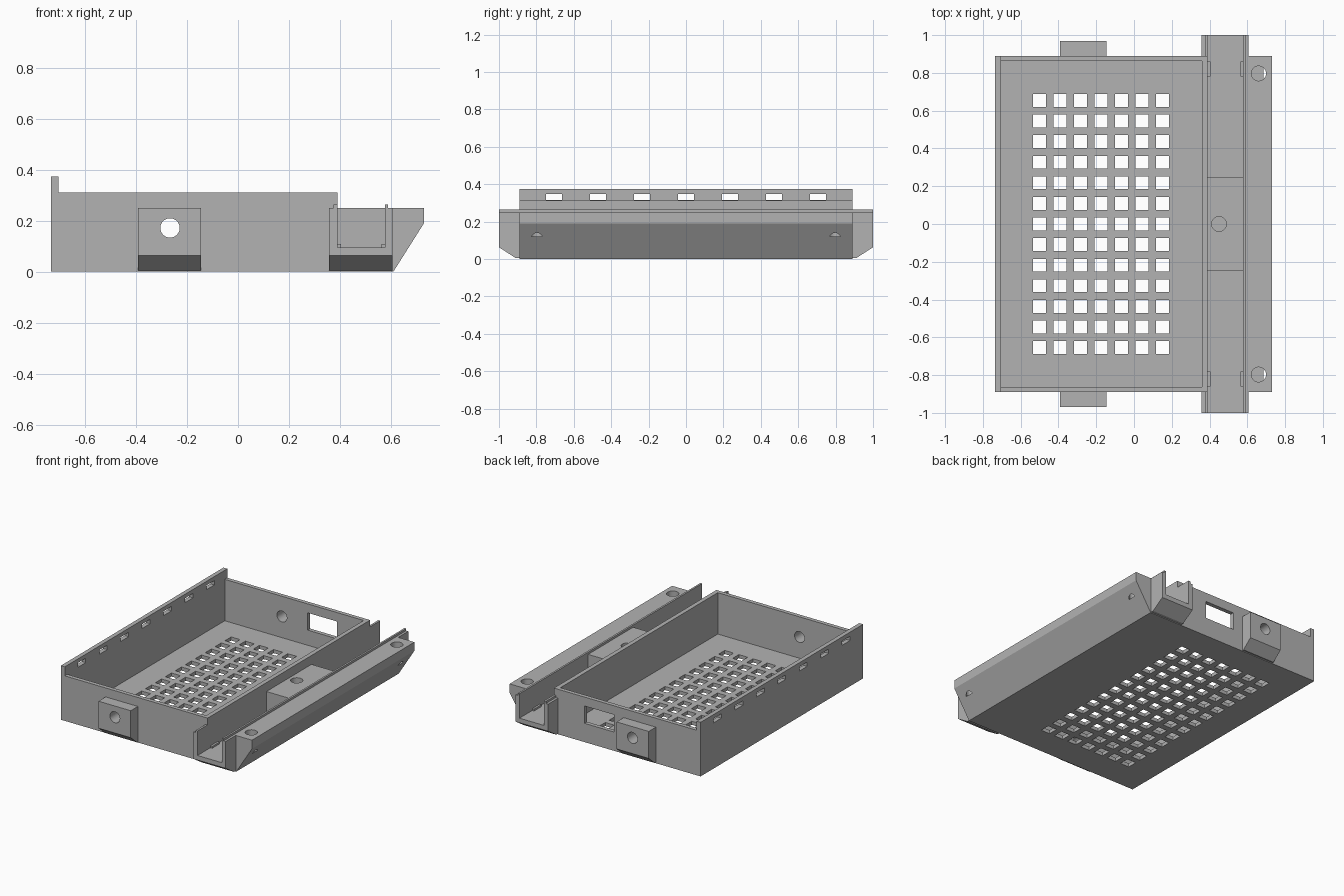
import bpy, bmesh, math
from mathutils import Matrix, Vector

if "Cube" in bpy.data.objects:
    bpy.data.objects.remove(bpy.data.objects["Cube"], do_unlink=True)

grey = bpy.data.materials.new("light_grey")
grey.use_nodes = True
tone = (0.45, 0.45, 0.45, 1)
grey.diffuse_color = tone
grey.node_tree.nodes["Principled BSDF"].inputs["Base Color"].default_value = tone


def finish(name, bm):
    bmesh.ops.recalc_face_normals(bm, faces=bm.faces)
    mesh = bpy.data.meshes.new(name)
    bm.to_mesh(mesh)
    bm.free()
    mesh.materials.append(grey)
    obj = bpy.data.objects.new(name, mesh)
    bpy.context.collection.objects.link(obj)
    return obj


def add_box(bm, x, y, z):
    lo, hi = Vector((x[0], y[0], z[0])), Vector((x[1], y[1], z[1]))
    mat = Matrix.Translation((lo + hi) / 2) @ Matrix.Diagonal((*(hi - lo), 1))
    bmesh.ops.create_cube(bm, size=1, matrix=mat)


def add_cylinder(bm, centre, radius, depth, axis="Z"):
    turn = Matrix.Rotation(math.pi / 2, 4, "X") if axis == "Y" else Matrix()
    bmesh.ops.create_cone(bm, cap_ends=True, segments=40, radius1=radius, radius2=radius,
                          depth=depth, matrix=Matrix.Translation(centre) @ turn)


def extrude(name, points, move):
    bm = bmesh.new()
    face = bm.faces.new([bm.verts.new(p) for p in points])
    out = bmesh.ops.extrude_face_region(bm, geom=[face])["geom"]
    bmesh.ops.translate(bm, vec=move, verts=[g for g in out if isinstance(g, bmesh.types.BMVert)])
    return finish(name, bm)


def cut(obj, *cutters):
    for c in cutters:
        mod = obj.modifiers.new("cut", "BOOLEAN")
        mod.operation, mod.solver, mod.object = "DIFFERENCE", "EXACT", c
    bpy.context.view_layer.update()
    ev = obj.evaluated_get(bpy.context.evaluated_depsgraph_get())
    mesh = bpy.data.meshes.new_from_object(ev)
    obj.modifiers.clear()
    obj.data = mesh


END = 0.89          # half length of the tray
CH_L, CH_R = 0.39, 0.577   # side channel limits
CH_Z, RIM = 0.095, 0.25    # channel floor and rim

# Tray, channel and sloped shelf as one cross-section
section = [(-0.735, 0), (0.61, 0), (0.73, 0.19), (0.73, RIM), (0.59, RIM), (0.59, 0.265),
           (CH_R, 0.265), (CH_R, CH_Z), (CH_L, CH_Z), (CH_L, 0.312), (-0.705, 0.312),
           (-0.705, 0.375), (-0.735, 0.375)]
tray = extrude("tray_body", [(x, -END, z) for x, z in section], (0, 2 * END, 0))

# Main cavity
bm = bmesh.new()
add_box(bm, (-0.705, 0.36), (-0.862, 0.862), (0.025, 0.6))
cavity = finish("cavity_cutter", bm)

# Vent grid, wall slots, rear window and shelf screw holes
bm = bmesh.new()
for i in range(7):
    for j in range(13):
        x, y = -0.5 + i * 0.1085, (j - 6) * 0.109
        add_box(bm, (x - 0.034, x + 0.034), (y - 0.034, y + 0.034), (-0.1, 0.1))
    y = (i - 3) * 0.235
    add_box(bm, (-0.8, -0.65), (y - 0.043, y + 0.043), (0.317, 0.347))
add_box(bm, (-0.07, 0.155), (0.8, 1), (0.13, 0.25))
for s in (-1, 1):
    add_cylinder(bm, (0.66, s * 0.797, 0.22), 0.039, 0.2)
openings = finish("openings_cutter", bm)

# Cross holes through the end bosses
bm = bmesh.new()
for s in (-1, 1):
    add_cylinder(bm, (-0.267, s * 0.9, 0.172), 0.038, 0.3, "Y")
cross_holes = finish("cross_hole_cutter", bm)

bm = bmesh.new()
add_box(bm, (CH_L, CH_R), (-1.2, 1.2), (CH_Z, 0.6))
channel = finish("channel_cutter", bm)

cut(tray, cavity, openings, cross_holes)

# Chamfered bosses and channel ends, at the front and the back
for s, side in ((-1, "front"), (1, "back")):
    def block(name, x0, x1, inner, low, outer):
        pts = [(inner, 0.005), (low, 0.005), (outer, 0.063), (outer, RIM), (inner, RIM)]
        return extrude(name, [(x0, s * y, z) for y, z in pts], (x1 - x0, 0, 0))

    boss = block(side + "_boss", -0.392, -0.145, 0.88, 0.9, 0.968)
    cut(boss, cross_holes)
    end = block(side + "_channel_end", 0.358, 0.606, END, 0.91, 1.0)
    cut(end, channel)

    # Thin lips and small retaining clips along the channel
    bm = bmesh.new()
    ys = sorted((s * END, s * 1.0))
    for x in ((0.375, CH_L), (CH_R, 0.59)):
        add_box(bm, x, ys, (0.24, 0.265))
    finish(side + "_channel_lips", bm)
    bm = bmesh.new()
    ys = sorted((s * 0.78, s * 0.86))
    for x in ((CH_L, CH_L + 0.014), (CH_R - 0.014, CH_R)):
        add_box(bm, x, ys, (CH_Z, 0.108))
    finish(side + "_channel_clips", bm)

# Screw block in the middle of the channel
bm = bmesh.new()
add_box(bm, (CH_L, CH_R), (-0.245, 0.248), (CH_Z, RIM))
screw_block = finish("screw_block", bm)
bm = bmesh.new()
add_cylinder(bm, (0.45, 0, 0.22), 0.039, 0.2)
screw_hole = finish("screw_hole_cutter", bm)
cut(screw_block, screw_hole)

for c in (cavity, openings, cross_holes, channel, screw_hole):
    bpy.data.objects.remove(c, do_unlink=True)
